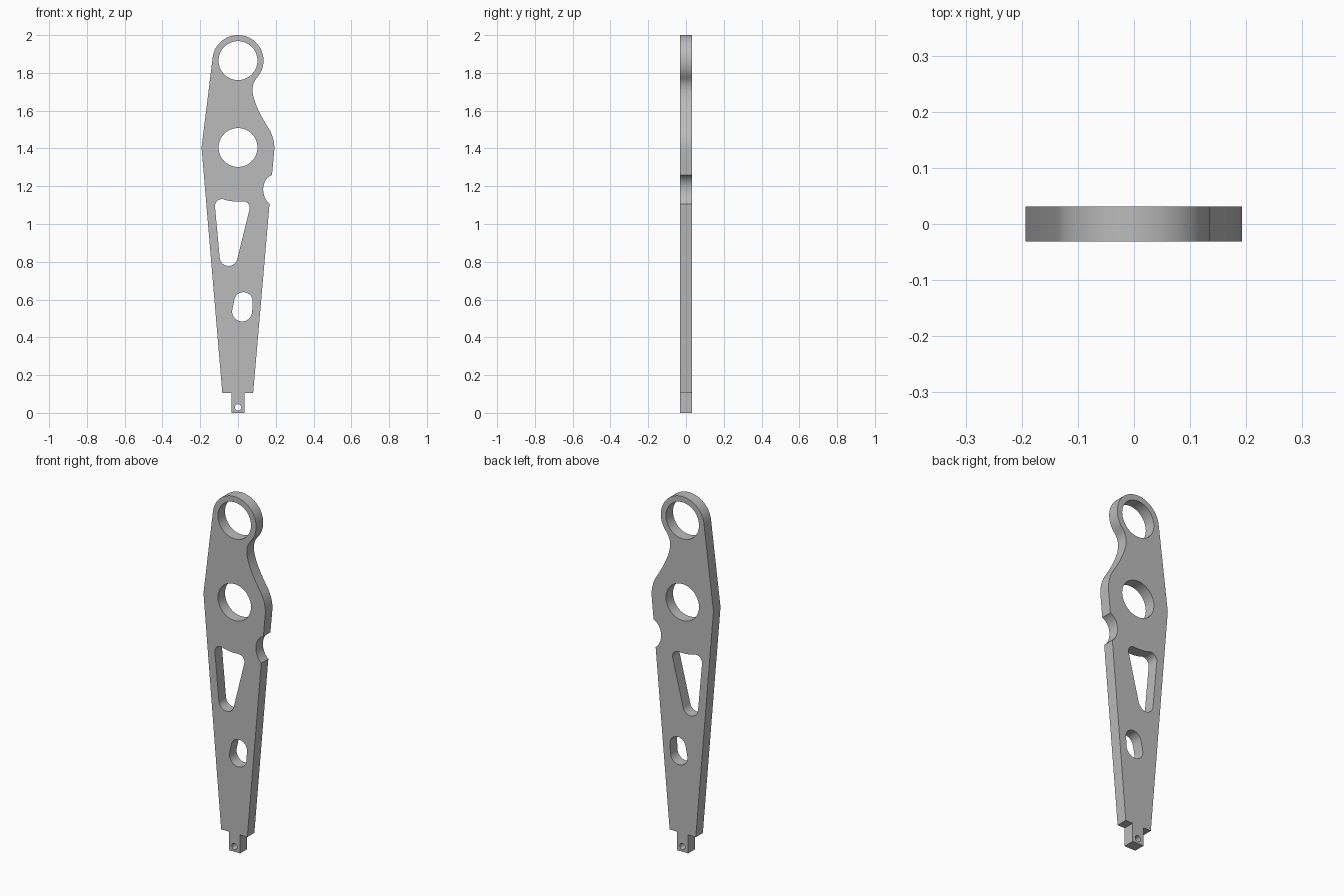
import bpy
import bmesh
from math import radians, sin, cos
from mathutils import Vector
from mathutils.geometry import interpolate_bezier

THICKNESS = 0.063

if "Cube" in bpy.data.objects:
    bpy.data.objects.remove(bpy.data.objects["Cube"])

grey = bpy.data.materials.new("machined grey")
grey.use_nodes = True
colour = (0.5, 0.5, 0.5, 1)
grey.diffuse_color = colour
grey.node_tree.nodes["Principled BSDF"].inputs["Base Color"].default_value = colour


def arc(x, z, r, start, end, steps=24):
    """Points along a circular arc, angles in degrees."""
    angles = [radians(start + (end - start) * i / steps) for i in range(steps + 1)]
    return [(x + r * cos(a), z + r * sin(a)) for a in angles]


def circle(x, z, r):
    return arc(x, z, r, 0, 360, 64)[:-1]


def sweep(*controls):
    """Points along one cubic curve."""
    pts = interpolate_bezier(*[Vector((x, z, 0)) for x, z in controls], 14)
    return [(p.x, p.y) for p in pts]


# Outer outline, clockwise from the bottom tang
outline = [(0.035, 0), (-0.035, 0), (-0.035, 0.104), (-0.083, 0.104), (-0.193, 1.405)]
outline += arc(0, 1.865, 0.135, 173, -41, 60)                       # top ring
outline += sweep((0.102, 1.776), (0.085, 1.757), (0.077, 1.735), (0.077, 1.71))[1:]
outline += sweep((0.077, 1.71), (0.077, 1.65), (0.125, 1.565), (0.164, 1.503))[1:]
outline += sweep((0.164, 1.503), (0.182, 1.475), (0.195, 1.43), (0.192, 1.39))[1:]
outline += sweep((0.18, 1.26), (0.12, 1.235), (0.12, 1.145), (0.167, 1.107))  # side notch
outline += [(0.08, 0.104), (0.035, 0.104)]

# Rounded triangular window, its top edge concentric with the middle bore
window = arc(-0.05, 0.825, 0.047, 185, 345)
window += arc(0.027, 1.085, 0.035, -15, 95)
window += arc(0, 1.405, 0.286, -86, -104, 8)
window += arc(-0.085, 1.095, 0.037, 75, 185)

# Small slanted slot
slot = arc(0.022, 0.537, 0.053, 170, 354) + arc(0.029, 0.59, 0.049, -6, 170)

loops = [
    outline,
    circle(0, 1.865, 0.103),   # top bore
    circle(0, 1.405, 0.103),   # middle bore
    window,
    slot,
    circle(0, 0.029, 0.017),   # pin hole
]

# Plate: filled profile given thickness
profile = bpy.data.curves.new("lever_arm", "CURVE")
profile.dimensions = "2D"
profile.fill_mode = "BOTH"
profile.extrude = THICKNESS / 2
profile.materials.append(grey)
for loop in loops:
    spline = profile.splines.new("POLY")
    spline.points.add(len(loop) - 1)
    for point, (x, z) in zip(spline.points, loop):
        point.co = (x, z, 0, 1)
    spline.use_cyclic_u = True

arm = bpy.data.objects.new("lever_arm", profile)
bpy.context.collection.objects.link(arm)
arm.rotation_euler.x = radians(90)
bpy.ops.object.select_all(action="DESELECT")
arm.select_set(True)
bpy.context.view_layer.objects.active = arm
bpy.ops.object.convert(target="MESH")
bpy.ops.object.transform_apply(location=False, rotation=True, scale=False)

# Weld caps to walls, then smooth only the curved walls
bm = bmesh.new()
bm.from_mesh(arm.data)
bmesh.ops.remove_doubles(bm, verts=bm.verts, dist=0.00005)
bmesh.ops.recalc_face_normals(bm, faces=bm.faces)
bm.to_mesh(arm.data)
bm.free()
bpy.ops.object.shade_smooth_by_angle(angle=radians(30))
